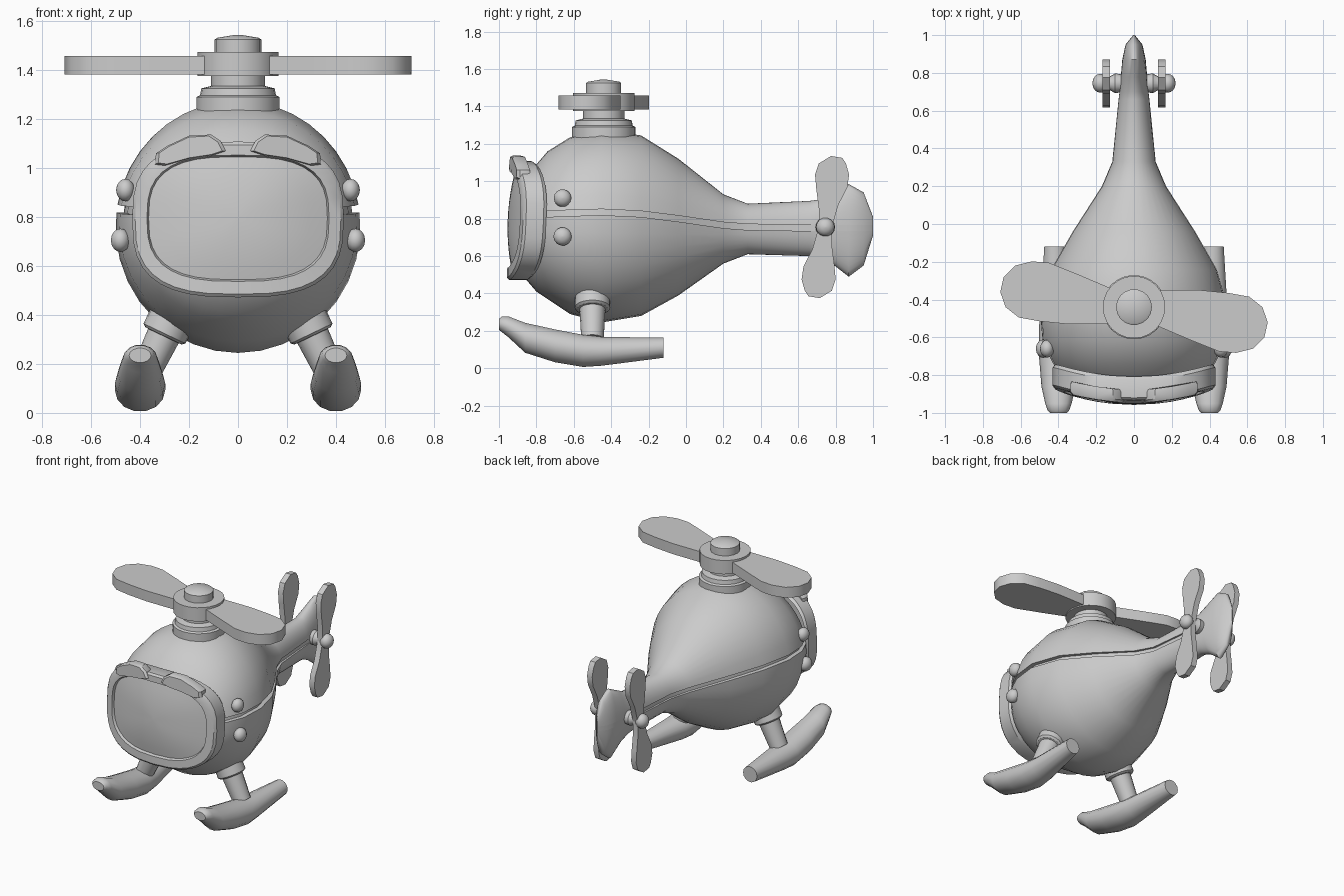
import bpy, bmesh, math
from mathutils import Vector

cube = bpy.data.objects.get("Cube")
if cube:
    bpy.data.objects.remove(cube)

grey = bpy.data.materials.new("plain grey")
grey.use_nodes = True
COLOUR = (0.6, 0.6, 0.6, 1)
grey.diffuse_color = COLOUR
grey.node_tree.nodes["Principled BSDF"].inputs["Base Color"].default_value = COLOUR


def finish(name, bm, angle=35):
    bmesh.ops.recalc_face_normals(bm, faces=bm.faces)
    mesh = bpy.data.meshes.new(name)
    bm.to_mesh(mesh)
    bm.free()
    mesh.materials.append(grey)
    obj = bpy.data.objects.new(name, mesh)
    bpy.context.collection.objects.link(obj)
    bpy.ops.object.select_all(action="DESELECT")
    obj.select_set(True)
    bpy.context.view_layer.objects.active = obj
    bpy.ops.object.shade_smooth_by_angle(angle=math.radians(angle))
    return obj


def loft(name, rings, caps=True, closed=False, angle=35):
    """Skin a list of equal-length point rings."""
    bm = bmesh.new()
    loops = [[bm.verts.new(p) for p in ring] for ring in rings]
    pairs = list(zip(loops, loops[1:]))
    if closed:
        pairs.append((loops[-1], loops[0]))
    for a, b in pairs:
        for i in range(len(a)):
            j = (i + 1) % len(a)
            bm.faces.new((a[i], a[j], b[j], b[i]))
    if caps and not closed:
        bm.faces.new(loops[0])
        bm.faces.new(loops[-1])
    return finish(name, bm, angle)


def lathe(name, profile, origin, axis=(0, 0, 1), sides=16):
    """Turn (radius, distance) pairs around an axis."""
    turn = Vector(axis).to_track_quat("Z", "Y")
    rings = []
    for r, d in profile:
        ring = []
        for i in range(sides):
            t = math.tau * i / sides
            ring.append(Vector(origin) + turn @ Vector((r * math.cos(t), r * math.sin(t), d)))
        rings.append(ring)
    return loft(name, rings)


def ball(name, centre, radius, axis=(1, 0, 0), flat=1):
    steps = [math.pi * (k + 0.15) / 8.3 for k in range(9)]
    return lathe(name, [(radius * math.sin(t), -radius * flat * math.cos(t)) for t in steps],
                 centre, axis, 14)


# Fuselage: y, top, bottom, half width, seam height, seam depth
sections = [
    (-0.90, 0.98, 0.54, 0.20, 0.81, 0), (-0.86, 1.03, 0.48, 0.30, 0.82, 0),
    (-0.80, 1.09, 0.41, 0.38, 0.82, 0.03), (-0.74, 1.16, 0.37, 0.43, 0.825, 0.03),
    (-0.62, 1.235, 0.29, 0.485, 0.83, 0.03), (-0.45, 1.275, 0.245, 0.5, 0.835, 0.03),
    (-0.24, 1.245, 0.28, 0.44, 0.825, 0.03), (-0.04, 1.12, 0.39, 0.325, 0.8, 0.025),
    (0.20, 0.93, 0.56, 0.17, 0.765, 0.02), (0.33, 0.88, 0.61, 0.115, 0.755, 0.015),
    (0.66, 0.895, 0.60, 0.082, 0.75, 0.01), (0.70, 0.9, 0.595, 0.077, 0.75, 0),
    (0.78, 0.94, 0.56, 0.07, 0.75, 0), (0.87, 0.985, 0.49, 0.062, 0.75, 0),
    (0.95, 0.94, 0.55, 0.045, 0.75, 0), (1.0, 0.81, 0.71, 0.005, 0.75, 0)]
N = 9
rings = []
for y, top, bottom, w, seam, depth in sections:
    c, h = (top + bottom) / 2, (top - bottom) / 2
    upper, lower = (math.asin((seam + s - c) / h) for s in (0.016, -0.016))
    quarter = math.pi / 2
    half = [(quarter + (upper - quarter) * i / N, 0) for i in range(N + 1)]
    half += [(upper, depth), (lower, depth)]
    half += [(lower + (-quarter - lower) * i / N, 0) for i in range(N + 1)]
    right = [(w * math.cos(a) - d, y, c + h * math.sin(a)) for a, d in half]
    rings.append(right + [(-x, yy, z) for x, yy, z in right[-2:0:-1]])
loft("fuselage", rings, angle=40)


# Windscreen frame and glass share one curved front
def front_y(x, z):
    return -0.945 + 0.42 * x * x + 0.04 * (z - 0.8)


def rounded(t, w, h, zc):
    c, s = math.cos(t), math.sin(t)
    return (w * math.copysign(abs(c) ** 0.7, c), zc + h * math.copysign(abs(s) ** 0.7, s))


SEG = 36
angles = [math.tau * i / SEG for i in range(SEG)]


def frame_ring(w, h, zc, offset):
    pts = [rounded(t, w, h, zc) for t in angles]
    return [(x, front_y(x, z) + offset, z) for x, z in pts]


loft("windscreen_frame", [
    frame_ring(0.42, 0.305, 0.79, 0.125), frame_ring(0.432, 0.318, 0.79, 0.105),
    frame_ring(0.432, 0.318, 0.79, 0.012), frame_ring(0.42, 0.305, 0.79, 0),
    frame_ring(0.372, 0.258, 0.795, 0), frame_ring(0.36, 0.247, 0.795, 0.035)], closed=True)
loft("windscreen_glass", [
    frame_ring(0.365 * s, 0.251 * s, 0.795, 0.027 * s * s - 0.008)
    for s in (1, 0.8, 0.6, 0.4, 0.2, 0.02)])

# Brow pads on the top of the frame
brow = [(0.05, 1.07), (0.07, 1.11), (0.11, 1.137), (0.2, 1.132), (0.29, 1.09),
        (0.335, 1.06), (0.34, 1.015), (0.3, 1.01), (0.2, 1.038), (0.1, 1.053)]
for side, word in ((1, "left"), (-1, "right")):
    layers = []
    for off, s in ((0.055, 0.95), (0.04, 1), (0, 1), (-0.014, 0.9)):
        pts = [(0.2 + (x - 0.2) * s, 1.075 + (z - 1.075) * s) for x, z in brow]
        layers.append([(side * x, front_y(x, z) + off, z) for x, z in pts])
    loft(word + "_brow_pad", layers)

# Main rotor mast, hub and cap
MAST = (0, -0.44, 0)
lathe("mast_base", [(0.17, 1.2), (0.17, 1.29), (0.155, 1.297), (0.15, 1.325), (0.11, 1.335),
                    (0.11, 1.4)], MAST, sides=24)
lathe("rotor_hub", [(0.165, 1.375), (0.165, 1.473)], MAST, sides=24)
lathe("rotor_cap", [(0.095, 1.46), (0.095, 1.525), (0.085, 1.532), (0.02, 1.543)], MAST, sides=18)

# Blade outline: along the span, across the chord
main_blade = [(0.1, -0.09), (0.35, -0.09), (0.5, -0.075), (0.61, -0.055), (0.68, 0), (0.708, 0.08),
              (0.69, 0.16), (0.63, 0.22), (0.54, 0.242), (0.45, 0.235), (0.3, 0.175), (0.1, 0.09)]
tail_blade = [(0.0, -0.035), (0.1, -0.035), (0.2, -0.048), (0.28, -0.055), (0.34, -0.035),
              (0.38, 0.03), (0.37, 0.09), (0.34, 0.11), (0.28, 0.127), (0.21, 0.117),
              (0.12, 0.07), (0.0, 0.035)]
for flip, word in ((1, "left"), (-1, "right")):
    loft(word + "_main_blade", [
        [(flip * u, -0.44 - flip * v, z) for u, v in main_blade] for z in (1.383, 1.458)])

# Tail rotors
for side, word in ((1, "left"), (-1, "right")):
    for flip, place in ((1, "upper"), (-1, "lower")):
        loft(f"{word}_tail_{place}_blade", [
            [(side * x, 0.745 + flip * v, 0.755 + flip * u) for u, v in tail_blade]
            for x in (0.128, 0.168)])
    lathe(word + "_tail_axle", [(0.045, 0.04), (0.052, 0.1), (0.035, 0.13), (0.035, 0.18)],
          (0, 0.745, 0.755), (side, 0, 0))
    ball(word + "_tail_rotor_nut", (side * 0.178, 0.745, 0.755), 0.05, flat=0.85)

# Side buttons, landing legs and floats
# Float sections: y, centre height, half height, half width, centre x
float_sections = [
    (-1.0, 0.235, 0.03, 0.045, 0.4), (-0.985, 0.235, 0.042, 0.058, 0.4),
    (-0.95, 0.222, 0.057, 0.07, 0.4), (-0.86, 0.163, 0.082, 0.09, 0.4),
    (-0.7, 0.12, 0.09, 0.103, 0.4), (-0.55, 0.093, 0.088, 0.103, 0.4),
    (-0.45, 0.091, 0.079, 0.093, 0.402), (-0.12, 0.11, 0.055, 0.055, 0.42)]
for side, word in ((1, "left"), (-1, "right")):
    ball(word + "_upper_button", (side * 0.46, -0.66, 0.91), 0.047, flat=0.8)
    ball(word + "_lower_button", (side * 0.48, -0.66, 0.705), 0.049, flat=0.8)
    down = (side * 0.43, 0, -0.9)
    lathe(word + "_leg_socket", [(0.095, -0.05), (0.095, 0.012), (0.083, 0.022), (0.06, 0.024)],
          (side * 0.295, -0.5, 0.335), down, 20)
    lathe(word + "_leg", [(0.072, -0.03), (0.06, 0.2)], (side * 0.295, -0.5, 0.335), down)
    loft(word + "_float", [
        [(side * (xc + w * math.cos(math.tau * i / 14)), y, zc + h * math.sin(math.tau * i / 14))
         for i in range(14)] for y, zc, h, w, xc in float_sections])
